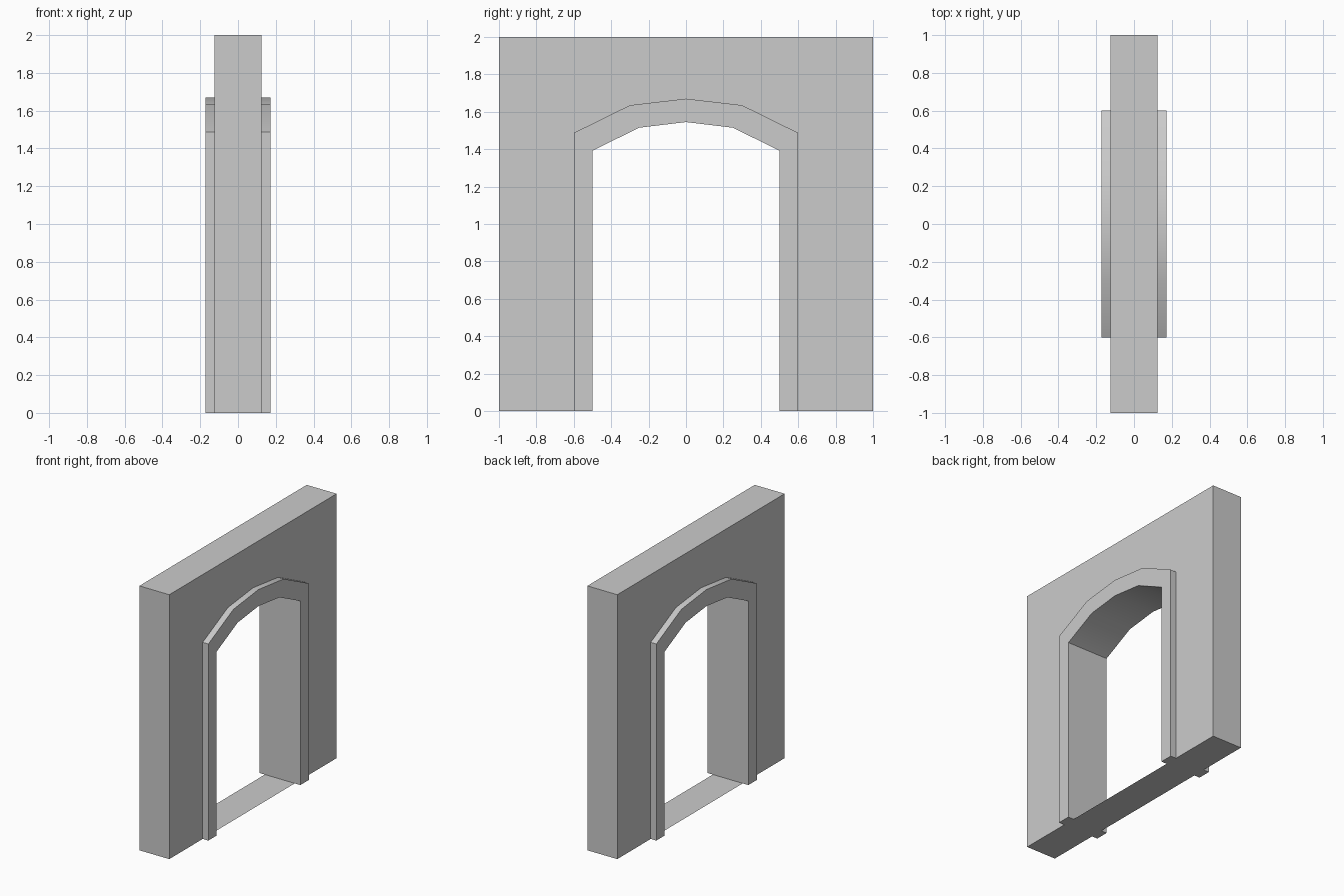
import bpy, math

if "Cube" in bpy.data.objects:
    bpy.data.objects.remove(bpy.data.objects["Cube"])

WALL_X, TRIM_X = 0.125, 0.172


def make(name, verts, faces):
    mesh = bpy.data.meshes.new(name)
    mesh.from_pydata(verts, [], faces)
    mesh.update()
    obj = bpy.data.objects.new(name, mesh)
    bpy.context.collection.objects.link(obj)
    return obj


def arch(half):
    """Full (y, z) profile from the right half, listed apex to foot."""
    return [(-y, z) for y, z in reversed(half)] + half[1:]


outer = arch([(0, 1.67), (0.3, 1.635), (0.6, 1.487), (0.6, 0)])
inner = arch([(0, 1.545), (0.25, 1.515), (0.5, 1.392), (0.5, 0)])

# Wall: two faces notched around the trim, ends, top and a full-length sill
profile = [(-1, 0)] + outer + [(1, 0), (1, 2), (-1, 2)]
n = len(profile)
verts = [(x, y, z) for x in (WALL_X, -WALL_X) for y, z in profile]
front = list(range(n))
back = [i + n for i in reversed(front)]
corners = [0, n - 3, n - 2, n - 1]
sides = [(a, a + n, b + n, b) for a, b in zip(corners, corners[1:] + corners[:1])]
make("wall", verts, [front, back] + sides)

# Arch trim: raised band on both faces joined by the lining of the opening
section = [(outer, WALL_X), (outer, TRIM_X), (inner, TRIM_X), (inner, WALL_X),
           (inner, -WALL_X), (inner, -TRIM_X), (outer, -TRIM_X), (outer, -WALL_X)]
m = len(outer)
verts = [(x, y, z) for path, x in section for y, z in path]
faces = [(k * m + j, (k + 1) * m + j, (k + 1) * m + j + 1, k * m + j + 1)
         for k in range(len(section) - 1) for j in range(m - 1)]
# Undersides of the trim feet
for k in (0, 4):
    faces.append([(k + i) * m for i in (3, 2, 1, 0)])
    faces.append([(k + i) * m + m - 1 for i in range(4)])
trim = make("arch_trim", verts, faces)

bpy.context.view_layer.objects.active = trim
trim.select_set(True)
bpy.ops.object.shade_smooth_by_angle(angle=math.radians(30))
